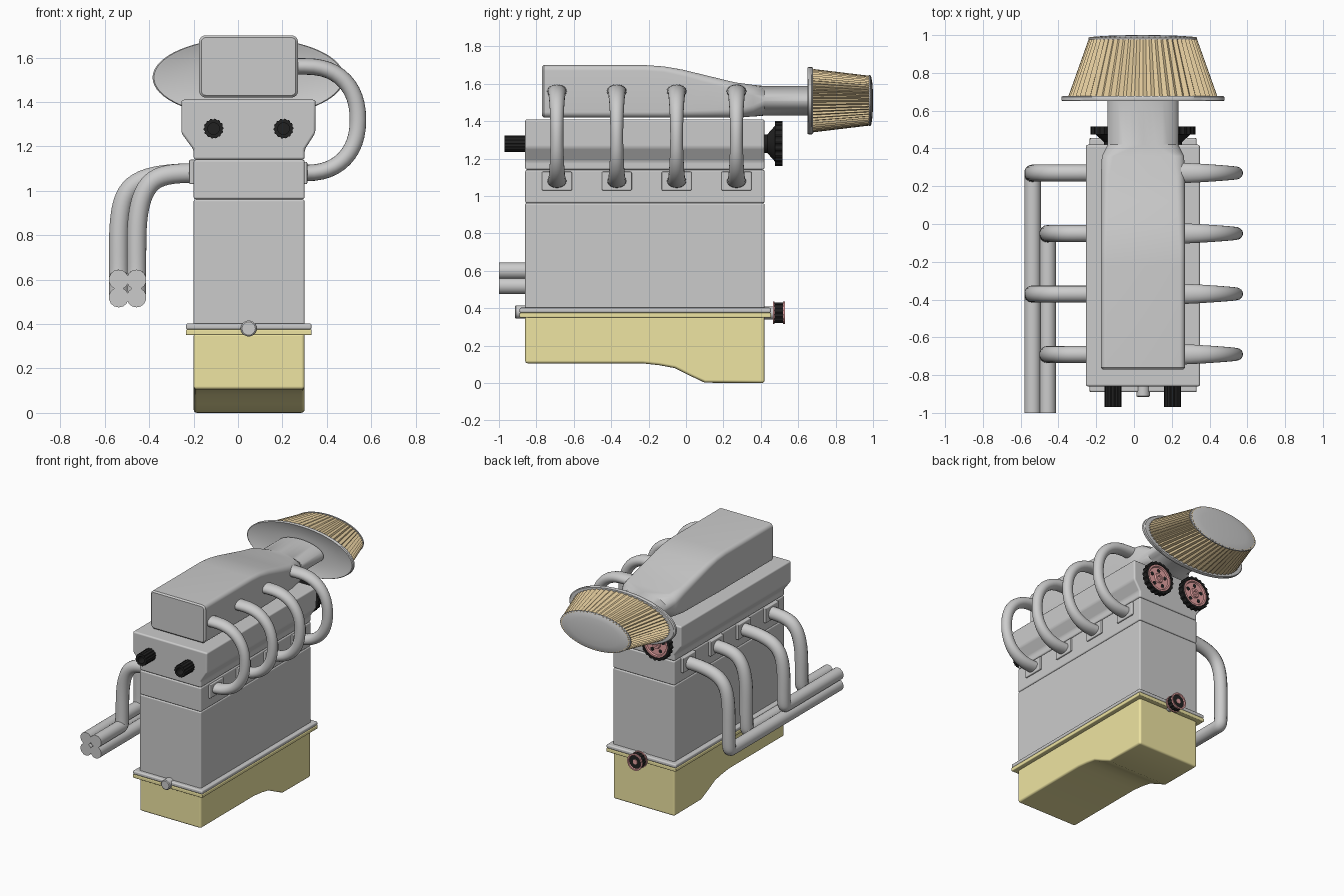
import bpy, bmesh
from math import sin, cos, pi, copysign
from mathutils import Vector

if "Cube" in bpy.data.objects:
    bpy.data.objects.remove(bpy.data.objects["Cube"])


def material(name, rgb):
    m = bpy.data.materials.new(name)
    m.diffuse_color = (*rgb, 1)
    m.use_nodes = True
    m.node_tree.nodes["Principled BSDF"].inputs["Base Color"].default_value = m.diffuse_color
    return m


YELLOW = material("yellow", (0.86, 0.78, 0.36))
TAN = material("tan", (0.82, 0.64, 0.36))
BLACK = material("black", (0.015, 0.015, 0.015))
RED = material("red", (0.78, 0.36, 0.36))


def loft(name, rings, mat=None, bevel=0, segments=3):
    """Skin a list of equal-length rings and cap both ends."""
    bm = bmesh.new()
    rows = [[bm.verts.new(p) for p in r] for r in rings]
    n = len(rows[0])
    for a, b in zip(rows, rows[1:]):
        for i in range(n):
            j = (i + 1) % n
            bm.faces.new((a[i], a[j], b[j], b[i]))
    bm.faces.new(rows[0])
    bm.faces.new(rows[-1])
    bmesh.ops.recalc_face_normals(bm, faces=bm.faces)
    me = bpy.data.meshes.new(name)
    bm.to_mesh(me)
    bm.free()
    ob = bpy.data.objects.new(name, me)
    bpy.context.collection.objects.link(ob)
    if mat:
        me.materials.append(mat)
    if bevel:
        mod = ob.modifiers.new("bevel", 'BEVEL')
        mod.width, mod.segments, mod.limit_method = bevel, segments, 'ANGLE'
        mod.harden_normals = True
    return ob


def box(name, x0, x1, y0, y1, z0, z1, mat=None, bevel=0.01):
    ring = lambda z: [(x0, y0, z), (x1, y0, z), (x1, y1, z), (x0, y1, z)]
    return loft(name, [ring(z0), ring(z1)], mat, bevel)


def oval(cx, cz, y, rx, rz, n=48, cut=0, run=1):
    """Ellipse facing y; cut makes pleats or teeth, run points wide."""
    pts = []
    for k in range(n):
        s = 1 - cut * ((k // run) % 2)
        a = 2 * pi * k / n
        pts.append((cx + rx * s * cos(a), y, cz + rz * s * sin(a)))
    return pts


def turned(name, cx, cz, steps, mat=None, n=48):
    """Lathe along y: steps of (y, radius[, tooth depth])."""
    return loft(name, [oval(cx, cz, s[0], s[1], s[1], n, s[2] if len(s) > 2 else 0, 2)
                       for s in steps], mat)


def rounded(y, x0, x1, z0, z1, r, n=8):
    pts = []
    corners = [(x1 - r[0], z1 - r[1], 0), (x0 + r[0], z1 - r[1], 1),
               (x0 + r[0], z0 + r[1], 2), (x1 - r[0], z0 + r[1], 3)]
    for cx, cz, q in corners:
        for k in range(n + 1):
            a = (q + k / n) * pi / 2
            pts.append((cx + r[0] * cos(a), y, cz + r[1] * sin(a)))
    return pts


# Block, head and gasket flange
box("engine_block", -0.20, 0.30, -0.86, 0.42, 0.39, 0.962)
box("cylinder_head", -0.20, 0.30, -0.86, 0.42, 0.962, 1.14)
box("block_flange", -0.235, 0.332, -0.89, 0.455, 0.375, 0.403)

# Oil pan with deep rear sump
pan = [(-0.86, 0.36), (-0.86, 0.105), (-0.23, 0.105), (-0.14, 0.095), (-0.06, 0.08),
       (0.02, 0.04), (0.10, 0.002), (0.42, 0), (0.42, 0.36)]
loft("oil_pan", [[(x, y, z) for y, z in pan] for x in (-0.20, 0.30)], YELLOW, 0.015)
box("oil_pan_flange", -0.235, 0.332, -0.89, 0.455, 0.35, 0.376, YELLOW, 0.006)

# Valve cover
cover = [(-0.20, 1.14), (0.30, 1.14), (0.30, 1.185), (0.348, 1.26), (0.35, 1.41),
         (-0.255, 1.41), (-0.255, 1.26), (-0.20, 1.185)]
loft("valve_cover", [[(x, y, z) for x, z in cover] for y in (-0.86, 0.42)], None, 0.012)

# Plenum running back into the oval intake neck
plenum = [(-0.77, -0.165, 0.26, 1.43, 1.69, 0.02), (-0.76, -0.175, 0.27, 1.42, 1.70, 0.03),
          (-0.22, -0.175, 0.27, 1.42, 1.70, 0.03), (-0.12, -0.175, 0.27, 1.42, 1.693, 0.03),
          (-0.02, -0.175, 0.27, 1.42, 1.676, 0.035), (0.12, -0.175, 0.27, 1.42, 1.642, 0.04),
          (0.26, -0.175, 0.27, 1.42, 1.608, 0.045), (0.36, -0.17, 0.265, 1.425, 1.594, 0.06)]
rings = [rounded(y, a, b, c, d, (r, r)) for y, a, b, c, d, r in plenum]
rings += [rounded(y, -0.14, 0.235, 1.43, 1.588, (0.187, 0.078)) for y in (0.42, 0.66)]
loft("intake_plenum", rings)

# Air filter: rim, pleated cone, end cap
FX, FZ = 0.047, 1.51
loft("filter_rim", [oval(FX, FZ, y, 0.432 * s, 0.18 * s, 64) for y, s in
                    ((0.672, 0.5), (0.66, 0.85), (0.652, 0.95), (0.65, 0.985), (0.655, 1),
                     (0.672, 1), (0.678, 0.98))])
loft("filter_pleats", [oval(FX, FZ, 0.675, 0.395, 0.17, 112, 0.05),
                       oval(FX, FZ, 0.99, 0.283, 0.132, 112, 0.05)], TAN)
loft("filter_cap", [oval(FX, FZ, y, 0.287 * s, 0.136 * s, 64) for y, s in
                    ((0.978, 1), (0.986, 1), (0.991, 0.93), (0.996, 0.7), (0.999, 0.4), (1.0, 0.1))])


# Intake runners: flattened at the ends, bowed out to the right
def runner(name, y):
    def centre(t):
        a = pi / 2 - pi * t
        return Vector((0.30 + 0.24 * abs(cos(a)) ** 0.85, 0,
                       1.32 + 0.24 * copysign(abs(sin(a)) ** 0.9, sin(a))))
    path = [Vector((0.24, 0, 1.56))] + [centre(i / 24) for i in range(25)] + [Vector((0.28, 0, 1.08))]
    out = []
    for i, p in enumerate(path):
        d = (path[min(i + 1, 26)] - path[max(i - 1, 0)]).normalized()
        side = Vector((d.z, 0, -d.x))
        ry = 0.034 + 0.02 * abs(i / 13 - 1) ** 1.5
        out.append([p + side * 0.037 * cos(k * pi / 10) + Vector((0, y + ry * sin(k * pi / 10), 0))
                    for k in range(20)])
    loft(name, out)


# Exhaust tube: out, down, then forward into the bundle of four
def exhaust(name, y, x, z):
    cu = bpy.data.curves.new(name, 'CURVE')
    cu.dimensions = '3D'
    cu.bevel_depth, cu.bevel_resolution, cu.use_fill_caps = 0.045, 5, True
    pts = [(-0.19, y, 1.08), (-0.30, y, 1.08), (x + 0.05, y, 1.06), (x, y, 0.90), (x, y, 0.72),
           (x, y, z), (x, y - 0.02, z), (x, y - 0.17, z), (x, -1, z)]
    sp = cu.splines.new('NURBS')
    sp.points.add(len(pts) - 1)
    for p, c in zip(sp.points, pts):
        p.co = (*c, 1)
    sp.order_u, sp.use_endpoint_u, sp.resolution_u = 4, True, 6
    ob = bpy.data.objects.new(name, cu)
    bpy.context.collection.objects.link(ob)
    bpy.ops.object.select_all(action='DESELECT')
    ob.select_set(True)
    bpy.context.view_layer.objects.active = ob
    bpy.ops.object.convert(target='MESH')


for i in range(4):
    y = 0.27 - 0.32 * i
    runner(f"intake_runner_{i + 1}", y)
    box(f"intake_flange_{i + 1}", 0.29, 0.312, y - 0.08, y + 0.08, 1.03, 1.13, None, 0.006)
    exhaust(f"exhaust_tube_{i + 1}", y, (-0.537, -0.457)[i % 2], (0.52, 0.60)[i // 2])
    box(f"exhaust_flange_{i + 1}", -0.22, -0.19, y - 0.075, y + 0.075, 1.03, 1.14, None, 0.006)

# Camshaft ends at the front, toothed pulleys at the back
for side, x in (("left", -0.11), ("right", 0.205)):
    turned(f"{side}_cam_end", x, 1.28, [(-0.85, 0.045, 0.08), (-0.97, 0.045, 0.08),
                                        (-0.97, 0.026), (-0.91, 0.026)], BLACK, 56)
    turned(f"{side}_cam_pulley", x, 1.28,
           [(0.41, 0.05), (0.435, 0.05), (0.475, 0.095), (0.475, 0.12, 0.06), (0.515, 0.12, 0.06),
            (0.515, 0.1), (0.495, 0.096)], BLACK, 80)
    turned(f"{side}_pulley_face", x, 1.28, [(0.49, 0.097), (0.512, 0.097), (0.512, 0.085), (0.502, 0.08),
                                            (0.502, 0.035), (0.513, 0.03), (0.513, 0.016), (0.504, 0.014)], RED)
    for k in range(5):
        a = 2 * pi * k / 5 + pi / 2
        turned(f"{side}_pulley_hole_{k + 1}", x + 0.058 * cos(a), 1.28 + 0.058 * sin(a),
               [(0.495, 0.014), (0.5035, 0.014)], BLACK, 16)

# Crankshaft nose and rear crank pulley
turned("crank_nose", 0.048, 0.38, [(-0.84, 0.036), (-0.91, 0.036), (-0.915, 0.03)], None, 32)
turned("crank_shaft", 0.048, 0.375, [(0.40, 0.035), (0.48, 0.035)], None, 32)
turned("crank_pulley", 0.048, 0.375, [(0.47, 0.055, 0.07), (0.522, 0.055, 0.07)], BLACK, 56)
turned("crank_pulley_back", 0.048, 0.375, [(0.464, 0.06), (0.474, 0.06)], RED)
turned("crank_pulley_face", 0.048, 0.375, [(0.518, 0.06), (0.53, 0.06), (0.53, 0.05), (0.515, 0.044),
                                           (0.515, 0.022), (0.524, 0.018)], RED)

# Smooth shading with crisp edges
for ob in bpy.context.scene.objects:
    ob.select_set(True)
    bpy.context.view_layer.objects.active = ob
bpy.ops.object.shade_smooth_by_angle(angle=0.6)
